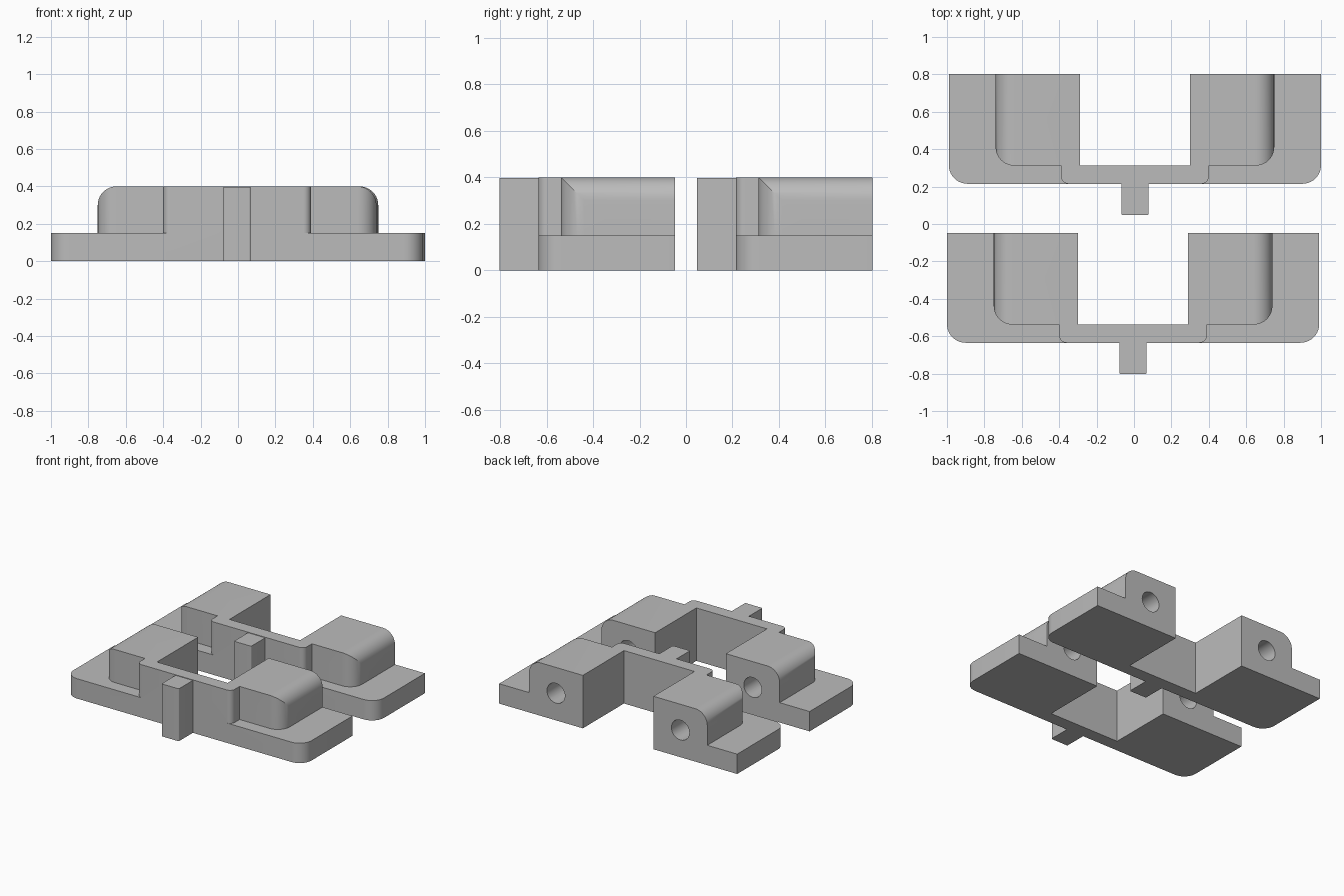
import bpy, bmesh, math
from mathutils import Matrix, Vector

if "Cube" in bpy.data.objects:
    bpy.data.objects.remove(bpy.data.objects["Cube"])

grey = bpy.data.materials.new("light grey plastic")
grey.diffuse_color = (0.5, 0.5, 0.5, 1)
grey.use_nodes = True
grey.node_tree.nodes["Principled BSDF"].inputs["Base Color"].default_value = grey.diffuse_color


def rounded(points, steps=10):
    """Turn (x, y, radius) corners into an outline with filleted corners."""
    out = []
    n = len(points)
    for i, (x, y, r) in enumerate(points):
        p = Vector((x, y))
        if r == 0:
            out.append(p)
            continue
        a = (Vector(points[i - 1][:2]) - p).normalized()
        b = (Vector(points[(i + 1) % n][:2]) - p).normalized()
        centre = p + (a + b) * r
        for k in range(steps + 1):
            t = k / steps * math.pi / 2
            out.append(centre - b * r * math.cos(t) - a * r * math.sin(t))
    return out


def prism(name, points, low, high, upright=False):
    """Extrude an outline along z, or along y for an upright (x, z) profile."""
    bm = bmesh.new()
    place = (lambda p, h: (p.x, h, p.y)) if upright else (lambda p, h: (p.x, p.y, h))
    face = bm.faces.new([bm.verts.new(place(p, low)) for p in rounded(points)])
    move = (0, high - low, 0) if upright else (0, 0, high - low)
    new = bmesh.ops.extrude_face_region(bm, geom=[face])["geom"]
    bmesh.ops.translate(bm, vec=move, verts=[g for g in new if isinstance(g, bmesh.types.BMVert)])
    bmesh.ops.recalc_face_normals(bm, faces=bm.faces)
    return to_object(name, bm)


def to_object(name, bm):
    mesh = bpy.data.meshes.new(name)
    bm.to_mesh(mesh)
    bm.free()
    mesh.materials.append(grey)
    obj = bpy.data.objects.new(name, mesh)
    bpy.context.collection.objects.link(obj)
    return obj


def combine(obj, tool, operation):
    """Apply a boolean and discard the tool."""
    mod = obj.modifiers.new(operation, 'BOOLEAN')
    mod.object, mod.operation, mod.solver = tool, operation, 'EXACT'
    bpy.context.view_layer.objects.active = obj
    bpy.ops.object.modifier_apply(modifier=mod.name)
    bpy.data.objects.remove(tool)


W, IN, BLK = 0.995, 0.295, 0.745               # half widths: plate, opening, blocks
BACK, FRONT, STEP, TAB = 0.803, 0.215, 0.312, 0.047
LOW, TOP = 0.15, 0.4

# U-shaped base plate with rounded front corners
bracket = prism("bracket_front", [
    (-W, FRONT, 0.1), (W, FRONT, 0.1), (W, BACK, 0), (IN, BACK, 0),
    (IN, STEP, 0), (-IN, STEP, 0), (-IN, BACK, 0), (-W, BACK, 0)], 0, LOW)

# full-height bridge wall across the front
bridge = prism("bridge", [(-0.395, FRONT, 0.04), (0.395, FRONT, 0.04),
                          (0.395, STEP, 0), (-0.395, STEP, 0)], 0, TOP)
combine(bracket, bridge, 'UNION')

for s in (-1, 1):
    # raised block: rounded in plan and along its outer top edge
    block = prism("block", [(s * IN, STEP, 0), (s * BLK, STEP, 0.1),
                            (s * BLK, BACK, 0), (s * IN, BACK, 0)], 0, TOP)
    profile = prism("block_profile", [(s * IN, 0, 0), (s * BLK, 0, 0),
                                      (s * BLK, TOP, 0.1), (s * IN, TOP, 0)], 0.1, 1.0, True)
    combine(block, profile, 'INTERSECT')
    combine(bracket, block, 'UNION')

    # blind round hole in the back face
    bm = bmesh.new()
    bmesh.ops.create_cone(bm, cap_ends=True, segments=32, radius1=0.075, radius2=0.075, depth=0.7,
                          matrix=Matrix.Translation((s * 0.52, BACK, 0.205))
                          @ Matrix.Rotation(math.pi / 2, 4, 'X'))
    combine(bracket, to_object("hole", bm), 'DIFFERENCE')

# locating tab on the front
tab = prism("tab", [(-0.072, TAB, 0.008), (0.072, TAB, 0.008),
                    (0.072, FRONT + 0.03, 0), (-0.072, FRONT + 0.03, 0)], 0, TOP - 0.004)
combine(bracket, tab, 'UNION')

bpy.ops.object.select_all(action='DESELECT')
bracket.select_set(True)
bpy.context.view_layer.objects.active = bracket
bpy.ops.object.shade_smooth_by_angle(angle=math.radians(30))

# second identical bracket, one placed behind the other
rear = bracket.copy()
rear.name = "bracket_rear"
bpy.context.collection.objects.link(rear)
rear.location = (0.005, 0, 0)
bracket.location = (-0.005, -0.85, 0)
